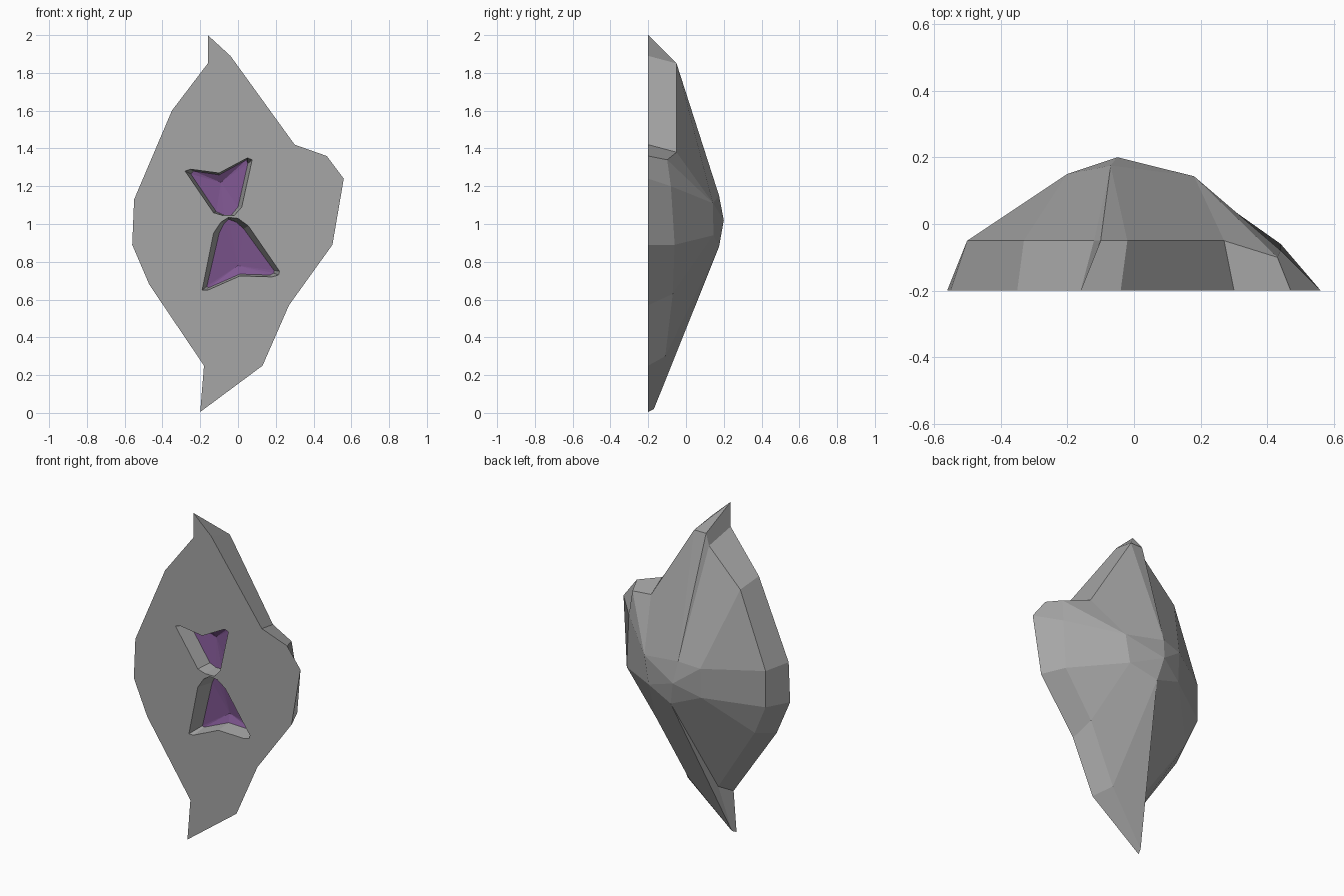
import bpy, bmesh

if "Cube" in bpy.data.objects:
    bpy.data.objects.remove(bpy.data.objects["Cube"])

def material(name, rgb):
    m = bpy.data.materials.new(name)
    m.diffuse_color = (*rgb, 1)
    m.use_nodes = True
    m.node_tree.nodes["Principled BSDF"].inputs["Base Color"].default_value = m.diffuse_color
    return m

FRONT = -0.2

# Flat front outline (x, z), clockwise from the top tip
outline = [(-.16, 2.0), (-.04, 1.89), (.30, 1.42), (.47, 1.36), (.56, 1.24),
           (.50, .89), (.27, .57), (.13, .25), (-.20, .005), (-.18, .25),
           (-.47, .68), (-.56, .89), (-.55, 1.13), (-.35, 1.60), (-.16, 1.85)]
# Shoulder ring behind the outline (x, y, z)
shoulder = [(-.10, -.05, 1.85), (-.02, -.05, 1.85), (.27, -.05, 1.38), (.43, -.10, 1.34),
            (.44, -.08, 1.20), (.44, -.06, .89), (.25, -.07, .63), (.06, -.11, .30),
            (-.19, -.17, .02), (-.14, -.11, .30), (-.42, -.06, .72), (-.50, -.05, .90),
            (-.50, -.05, 1.12), (-.33, -.05, 1.57), (-.12, -.05, 1.78)]
# Ring around the rear peak, and which of its points each shoulder point meets
crown = [(-.07, .175, 1.15), (.18, .143, 1.11), (.15, .145, .94),
         (-.02, .175, .88), (-.20, .14, .95), (-.20, .15, 1.13)]
meets = [0, 0, 1, 1, 1, 2, 2, 3, 3, 3, 4, 4, 5, 5, 0]
peak = (-.05, .20, 1.02)

# Cavities: matching rim and floor loops (x, z), then the deepest floor point
cavities = [
    ([(-.28, 1.28), (-.25, 1.29), (-.10, 1.27), (.05, 1.35), (.075, 1.34),
      (.02, 1.09), (-.02, 1.045), (-.08, 1.045), (-.13, 1.06)],
     [(-.25, 1.265), (-.235, 1.28), (-.10, 1.26), (.045, 1.34), (.052, 1.32),
      (.0, 1.09), (-.035, 1.048), (-.075, 1.048), (-.115, 1.065)], (-.09, 1.22)),
    ([(-.05, 1.035), (.0, 1.03), (.055, .99), (.22, .75), (.215, .73), (.18, .72),
      (.01, .725), (-.16, .65), (-.19, .65), (-.13, .95), (-.09, 1.01)],
     [(-.05, 1.025), (-.01, 1.01), (.03, .975), (.19, .755), (.19, .74), (.17, .73),
      (.01, .735), (-.155, .663), (-.165, .67), (-.10, .95), (-.075, 1.0)], (0, .78)),
]

bm = bmesh.new()

def ring(points):
    return [bm.verts.new(p) for p in points]

def face(verts, mat=0):
    verts = list(dict.fromkeys(verts))
    if len(verts) > 2:
        bm.faces.new(verts).material_index = mat

def bridge(a, b):
    for i in range(len(a)):
        j = (i + 1) % len(a)
        face((a[i], a[j], b[j], b[i]))

def fan(loop, tip, mat=0):
    for i in range(len(loop)):
        face((loop[i], loop[(i + 1) % len(loop)], tip), mat)

# Faceted rear
edge = ring((x, FRONT, z) for x, z in outline)
mid = ring(shoulder)
top = ring(crown)
bridge(edge, mid)
bridge(mid, [top[i] for i in meets])
fan(top, bm.verts.new(peak))

# Hollows with grey walls and purple floors
rims = []
for rim, floor, deep in cavities:
    r = ring((x, FRONT, z) for x, z in rim)
    f = ring((x, FRONT + .095, z) for x, z in floor)
    bridge(r, f)
    fan(f, bm.verts.new((deep[0], FRONT + .12, deep[1])), 1)
    rims.append(r)

# Flat front around the hollows
borders = [bm.edges.get((l[i - 1], l[i])) for l in [edge] + rims for i in range(len(l))]
bmesh.ops.triangle_fill(bm, edges=borders, use_beauty=True, normal=(0, -1, 0))
bmesh.ops.recalc_face_normals(bm, faces=bm.faces[:])

mesh = bpy.data.meshes.new("rock_shell")
bm.to_mesh(mesh)
bm.free()
mesh.materials.append(material("stone_grey", (.38, .38, .38)))
mesh.materials.append(material("crystal_purple", (.21, .093, .28)))
bpy.context.collection.objects.link(bpy.data.objects.new("rock_shell", mesh))
